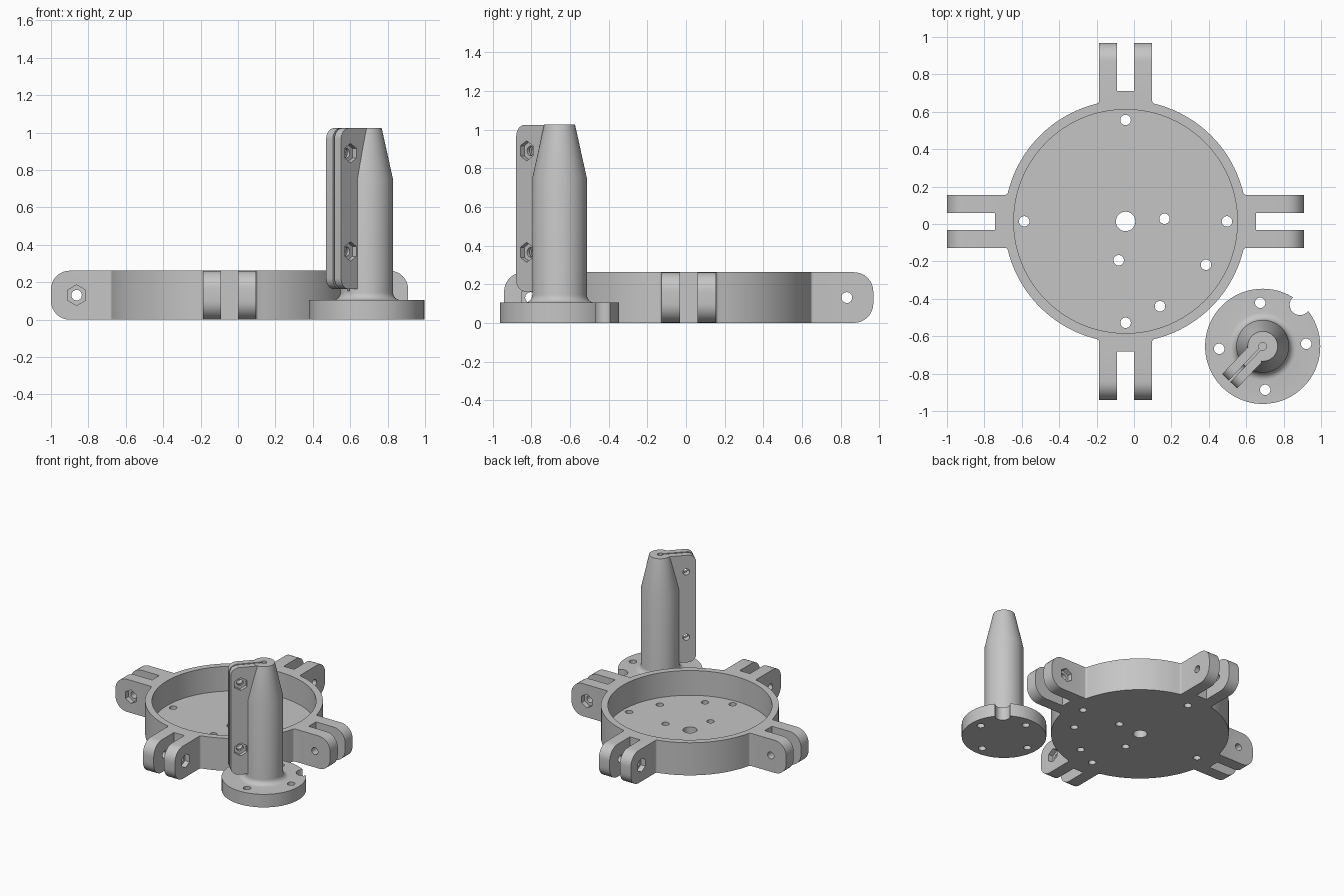
import bpy, bmesh, math
from mathutils import Vector, Matrix

if "Cube" in bpy.data.objects:
    bpy.data.objects.remove(bpy.data.objects["Cube"])

mat = bpy.data.materials.new("plain_grey")
mat.diffuse_color = (0.56, 0.56, 0.56, 1)
mat.use_nodes = True
mat.node_tree.nodes["Principled BSDF"].inputs["Base Color"].default_value = mat.diffuse_color


def make(name, bm):
    bmesh.ops.recalc_face_normals(bm, faces=bm.faces[:])
    me = bpy.data.meshes.new(name)
    bm.to_mesh(me)
    bm.free()
    ob = bpy.data.objects.new(name, me)
    bpy.context.collection.objects.link(ob)
    me.materials.append(mat)
    return ob


def extrude(bm, pts, vec):
    """Solid prism from a closed loop of points."""
    a = [bm.verts.new(p) for p in pts]
    b = [bm.verts.new(Vector(p) + Vector(vec)) for p in pts]
    bm.faces.new(a)
    bm.faces.new(b[::-1])
    for i in range(len(a)):
        j = (i + 1) % len(a)
        bm.faces.new((a[i], b[i], b[j], a[j]))


def rod(bm, n, r, p0, p1):
    """n-sided prism between two points, with a corner pointing up."""
    p0, p1 = Vector(p0), Vector(p1)
    d = (p1 - p0).normalized()
    up = Vector((0, 0, 1)) if abs(d.z) < 0.9 else Vector((0, 1, 0))
    side = up.cross(d)
    ring = [p0 + r * (up * math.cos(t) + side * math.sin(t))
            for t in (2 * math.pi * i / n for i in range(n))]
    extrude(bm, ring, p1 - p0)


def boolean(target, bm, op='DIFFERENCE'):
    """Apply a boolean; if a solver returns nothing, try the next one."""
    tool = make("cutter", bm)
    tool.hide_render = True
    bpy.context.view_layer.objects.active = target
    for solver in ('EXACT', 'MANIFOLD', 'FLOAT'):
        before = target.data.copy()
        m = target.modifiers.new("bool", 'BOOLEAN')
        m.operation, m.solver, m.object = op, solver, tool
        bpy.ops.object.modifier_apply(modifier=m.name)
        if len(target.data.polygons) > 10:
            break
        target.data = before
    bpy.data.objects.remove(tool, do_unlink=True)


def rods(target, specs):
    bm = bmesh.new()
    for s in specs:
        rod(bm, *s)
    boolean(target, bm)


def finish(ob, loc):
    ob.location = loc
    bpy.ops.object.select_all(action='DESELECT')
    ob.select_set(True)
    bpy.context.view_layer.objects.active = ob
    bpy.ops.object.shade_smooth_by_angle(angle=math.radians(30))


# ---- round tray with four forked lugs: plan outline extruded upward ----
R, H, FLOOR, W, SLOT, TIP = 0.648, 0.262, 0.063, 0.142, 0.046, 0.955
F = 0.015                                       # fillet where lug meets ring
fc = Vector((math.sqrt((R + F) ** 2 - (W + F) ** 2), W + F))
fa = math.atan2(fc.y, fc.x)
fillet = [(fc.x + F * math.cos(t), fc.y + F * math.sin(t))
          for t in (-math.pi / 2 - (math.pi / 2 - fa) * i / 5 for i in range(6))]
quarter = [(x, -y) for x, y in fillet[::-1]]
quarter += [(TIP, -W), (TIP, -SLOT), (0.697, -SLOT), (0.697, SLOT), (TIP, SLOT), (TIP, W)]
quarter += fillet
quarter += [(R * math.cos(t), R * math.sin(t))
            for t in (fa + (math.pi / 2 - 2 * fa) * i / 20 for i in range(1, 20))]
turns = [Matrix.Rotation(math.pi / 2 * k, 3, 'Z') for k in range(4)]
bm = bmesh.new()
extrude(bm, [m @ Vector((x, y, 0)) for m in turns for x, y in quarter], (0, 0, H))
tips = [e for e in bm.edges
        if abs(e.verts[0].co.z - e.verts[1].co.z) < 1e-4
        and all(max(abs(v.co.x), abs(v.co.y)) > TIP - 1e-3 for v in e.verts)]
bmesh.ops.recalc_face_normals(bm, faces=bm.faces[:])
bmesh.ops.bevel(bm, geom=tips, offset=0.1, segments=8, profile=0.5, affect='EDGES')
tray = make("lugged_tray", bm)

# cavity, floor holes, lug bolt holes, hex nut recesses
rods(tray, [(96, 0.598, (0, 0, FLOOR), (0, 0, 0.5))])
holes = [(0, 0.542), (0, -0.542), (0.542, 0), (-0.542, 0),
         (0.208, 0.014), (-0.037, -0.208), (0.43, -0.232), (0.184, -0.454)]
rods(tray, [(24, 0.028, (x, y, -0.1), (x, y, 0.2)) for x, y in holes]
     + [(32, 0.052, (0, 0, -0.1), (0, 0, 0.2))])
rods(tray, [(24, 0.028, m @ Vector((0.818, -0.2, H / 2)), m @ Vector((0.818, 0.2, H / 2)))
            for m in turns])
rods(tray, [(6, 0.055, m @ Vector((0.818, 0.102, H / 2)), m @ Vector((0.818, 0.2, H / 2)))
            for m in turns])
finish(tray, (-0.045, 0.014, 0))

# ---- flanged post: stacked rings closed by two caps ----
TOP, PR, PF, N = 1.025, 0.141, 0.04, 72
prof = [(0.308, 0), (0.308, 0.105)]
prof += [(PR + PF - PF * math.sin(t), 0.105 + PF - PF * math.cos(t))
         for t in (math.pi / 2 * i / 6 for i in range(7))]
prof += [(PR, 0.75), (0.08, TOP)]
bm = bmesh.new()
rings = [[bm.verts.new((r * math.cos(2 * math.pi * i / N), r * math.sin(2 * math.pi * i / N), z))
          for i in range(N)] for r, z in prof]
for a, b in zip(rings, rings[1:]):
    for i in range(N):
        j = (i + 1) % N
        bm.faces.new((a[i], a[j], b[j], b[i]))
bm.faces.new(rings[0][::-1])
bm.faces.new(rings[-1])
post = make("flanged_post", bm)

# clamp fin with rounded outer corners
ang = math.radians(226.5)
u = Vector((math.cos(ang), math.sin(ang), 0))
n = Vector((-u.y, u.x, 0))
L, T, Z0, C = 0.257, 0.055, 0.163, 0.06
FT = TOP - 0.001
side = [(0.033, Z0)]
side += [(L - C + C * math.sin(t), Z0 + C - C * math.cos(t))
         for t in (math.pi / 2 * i / 8 for i in range(9))]
side += [(L - C + C * math.cos(t), FT - C + C * math.sin(t))
         for t in (math.pi / 2 * i / 8 for i in range(9))]
side += [(0.033, FT)]
bm = bmesh.new()
extrude(bm, [u * s - n * T + Vector((0, 0, z)) for s, z in side], n * 2 * T)
boolean(post, bm, 'UNION')

# narrow clamp slit running from the bore to the fin tip
bm = bmesh.new()
extrude(bm, [u * s + n * w + Vector((0, 0, 0.152))
             for s, w in ((0.005, -0.006), (0.4, -0.006), (0.4, 0.006), (0.005, 0.006))],
        (0, 0, 1))
boolean(post, bm)
rods(post, [(20, 0.021, (0, 0, 0.158), (0, 0, 1.2))])

# clamp bolt holes and hex recesses
bolts = [u * 0.183 + Vector((0, 0, z)) for z in (0.365, 0.89)]
rods(post, [(20, 0.025, p - n * 0.2, p + n * 0.2) for p in bolts])
rods(post, [(6, 0.052, p + n * 0.025, p + n * 0.1) for p in bolts])

# flange screw holes and edge notch
spots = [(0.233 * math.cos(t), 0.233 * math.sin(t))
         for t in (math.radians(3.3 + 90 * k) for k in range(4))]
rods(post, [(24, 0.028, (x, y, -0.1), (x, y, 0.13)) for x, y in spots]
     + [(32, 0.055, (0.199, 0.222, -0.1), (0.199, 0.222, 0.2))])
finish(post, (0.688, -0.654, 0))
